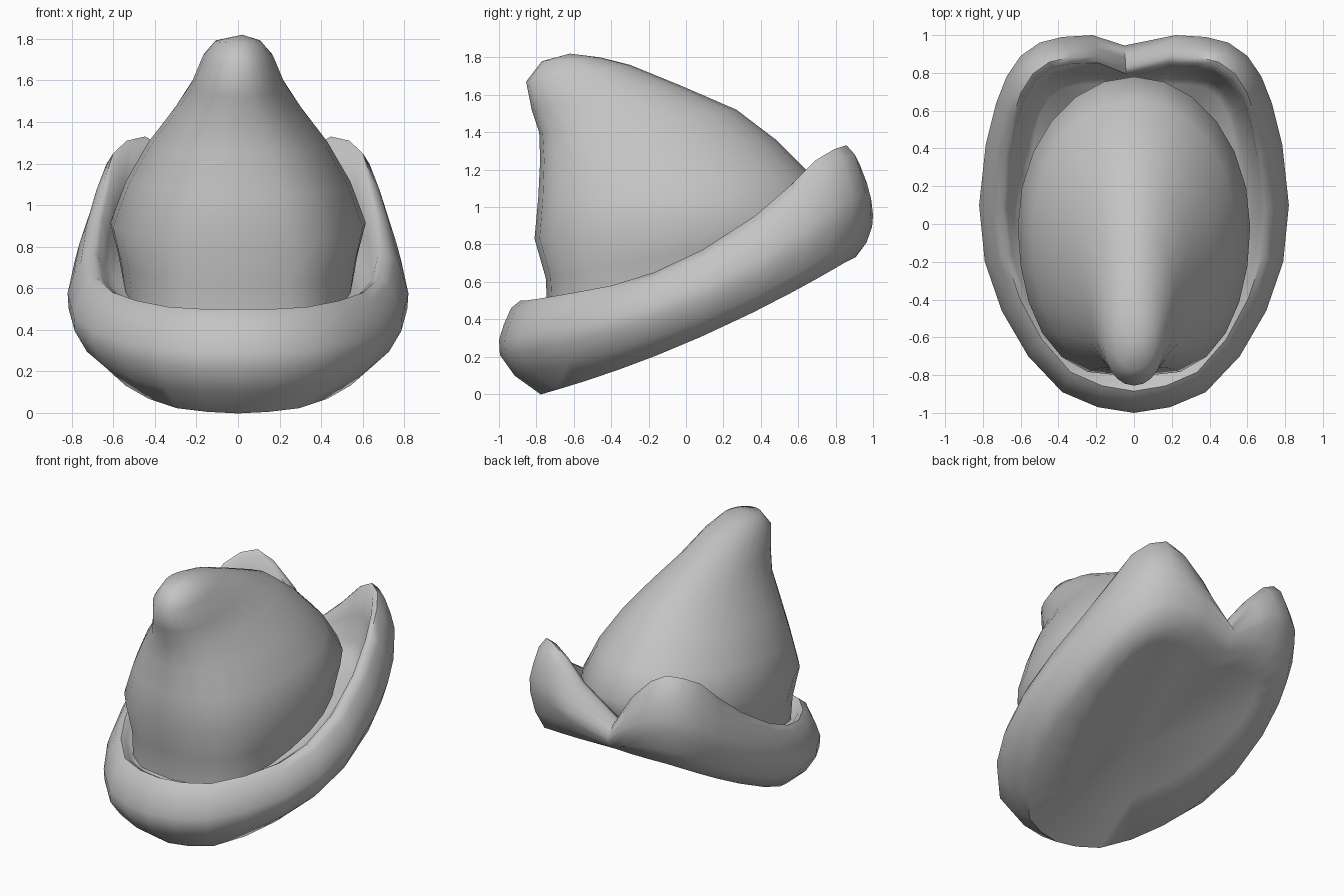
import bpy, bmesh, math

cube = bpy.data.objects.get("Cube")
if cube:
    bpy.data.objects.remove(cube)

grey = bpy.data.materials.new("felt grey")
grey.use_nodes = True
colour = (0.55, 0.55, 0.55, 1)
grey.diffuse_color = colour
grey.node_tree.nodes["Principled BSDF"].inputs["Base Color"].default_value = colour


def loft(name, rings, start, end, sharp):
    """Skin closed rings in order and close both ends with a fan."""
    bm = bmesh.new()
    loops = [[bm.verts.new(p) for p in ring] for ring in rings]
    n = len(loops[0])
    for a, b in zip(loops, loops[1:]):
        for i in range(n):
            j = (i + 1) % n
            bm.faces.new((a[i], a[j], b[j], b[i]))
    for loop, point in ((loops[0], start), (loops[-1], end)):
        tip = bm.verts.new(point)
        for i in range(n):
            bm.faces.new((loop[i], loop[(i + 1) % n], tip))
    bmesh.ops.recalc_face_normals(bm, faces=bm.faces)
    mesh = bpy.data.meshes.new(name)
    bm.to_mesh(mesh)
    bm.free()
    mesh.materials.append(grey)
    obj = bpy.data.objects.new(name, mesh)
    bpy.context.collection.objects.link(obj)
    bpy.ops.object.select_all(action='DESELECT')
    obj.select_set(True)
    bpy.context.view_layer.objects.active = obj
    bpy.ops.object.shade_smooth_by_angle(angle=math.radians(sharp))
    return obj


# Brim outline from front to back: x, y, height of the rolled lip
half = [(0, -1, .5), (.19, -.97, .5), (.38, -.89, .51), (.56, -.7, .54),
        (.7, -.46, .58), (.79, -.2, .65), (.82, .1, .77), (.785, .42, .95),
        (.73, .64, 1.12), (.675, .78, 1.25), (.6, .89, 1.31),
        (.5, .96, 1.33), (.38, .99, 1.27), (.22, 1, 1.12), (-.05, .945, .9)]
outline = half + [(-x, y, z) for x, y, z in half[-2:0:-1]]


def under(y):
    """Height of the tilted, slightly sagging underside."""
    return .436 * (y + .77) - .065 * max(0, 1 - ((y - .05) / .82) ** 2)


def gutter(y):
    return .63 + .27 * y


def brim_ring(inset, rise, trough=0):
    ring = []
    for x, y, lip in outline:
        r = math.hypot(x, y)
        # the lower edge tucks in more at the front than at the back
        tuck = 1 - .4 * y
        k = 1 - inset * (tuck if rise < .3 else 1) / r
        low = under(y * (1 - max(.16, inset) * tuck / r))
        z = low + rise * (lip - low)
        z += trough * (gutter(y * k) - z)
        ring.append((x * k, y * k, z))
    return ring


# Brim: hollowed underside, rounded outer wall, lip, sloping inside, gutter
sections = [(.4, 0, .13), (.16, 0), (.06, .2), (.005, .42), (0, .58),
            (.025, .74), (.065, .92), (.115, 1), (.15, .96), (.18, .9, .35),
            (.22, .9, .8), (.27, .9, 1)]
loft("brim", [brim_ring(*s) for s in sections], (0, 0, .35),
     (0, 0, gutter(0)), 60)

# Crown: each ring has a front y, z, a back y, z and a half width
crown = [(-.74, .42, .74, .82, .55), (-.75, .62, .76, .9, .575),
         (-.81, .83, .78, 1.0, .615), (-.79, 1.05, .66, 1.18, .54),
         (-.78, 1.25, .48, 1.36, .43), (-.785, 1.4, .27, 1.52, .31),
         (-.825, 1.52, -.03, 1.65, .225), (-.855, 1.67, -.3, 1.76, .17),
         (-.77, 1.78, -.46, 1.8, .11)]


def crown_ring(yf, zf, yb, zb, width, n=24):
    ring = []
    for i in range(n):
        a = math.tau * i / n
        t = (1 - math.cos(a)) / 2
        # the front is squarer than the back, most of all low down
        power = .45 + .28 * zf if t < .5 else 1
        side = math.copysign(abs(math.sin(a)) ** power, math.sin(a))
        ring.append((width * side, yf + t * (yb - yf), zf + t * (zb - zf)))
    return ring


loft("crown", [crown_ring(*c) for c in crown], (0, 0, .6), (.02, -.62, 1.82), 60)
